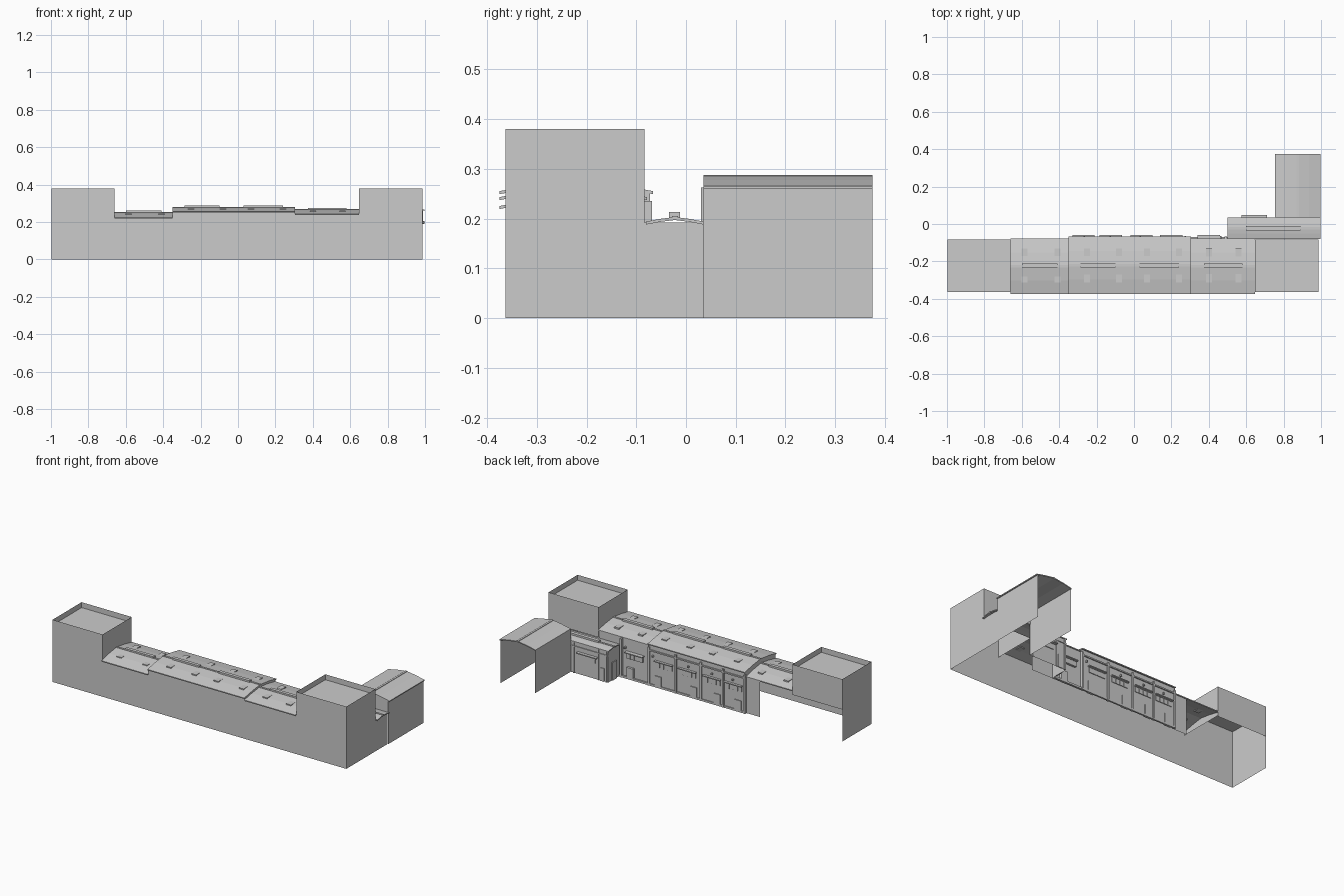
import bpy

if "Cube" in bpy.data.objects:
    bpy.data.objects.remove(bpy.data.objects["Cube"])

grey = bpy.data.materials.new("light_grey")
grey.diffuse_color = (0.6, 0.6, 0.6, 1)
grey.use_nodes = True
grey.node_tree.nodes["Principled BSDF"].inputs["Base Color"].default_value = grey.diffuse_color


def make(name, verts, faces):
    me = bpy.data.meshes.new(name)
    me.from_pydata(verts, [], faces)
    me.materials.append(grey)
    ob = bpy.data.objects.new(name, me)
    bpy.context.collection.objects.link(ob)
    return ob


def box(name, x0, x1, y0, y1, z0, z1):
    v = [(x, y, z) for z in (z0, z1) for y in (y0, y1) for x in (x0, x1)]
    f = [(0, 2, 3, 1), (4, 5, 7, 6), (0, 1, 5, 4), (1, 3, 7, 5), (3, 2, 6, 7), (2, 0, 4, 6)]
    return make(name, v, f)


def sheet(name, a, b, z0, z1):
    """Single upright wall between two plan points."""
    return make(name, [(*a, z0), (*b, z0), (*b, z1), (*a, z1)], [(0, 1, 2, 3)])


def prism(name, prof, s0, s1, axis):
    """Extrude a (across, z) outline along x or y."""
    put = (lambda s, p: (s, p[0], p[1])) if axis == 'x' else (lambda s, p: (p[0], s, p[1]))
    n = len(prof)
    v = [put(s, p) for s in (s0, s1) for p in prof]
    f = [(i, (i + 1) % n, (i + 1) % n + n, i + n) for i in range(n)]
    if axis == 'x':
        f += [tuple(reversed(range(n))), tuple(range(n, 2 * n))]
    else:
        f = [tuple(reversed(q)) for q in f] + [tuple(range(n)), tuple(reversed(range(n, 2 * n)))]
    return make(name, v, f)


def gable(name, s0, s1, c0, c1, eave, ridge, axis='x', t=0.006):
    """Low pitched roof slab with a slim ridge cap."""
    m, bend = (c0 + c1) / 2, eave + (ridge - eave) * 0.6
    q = (c1 - c0) / 4
    top = [(c1, eave), (m + q, bend), (m, ridge), (m - q, bend), (c0, eave)]
    low = [(a, z - t) for a, z in reversed(top)]
    prism(name, low + top, s0, s1, axis)
    cap = [(m - .006, ridge - .003), (m + .006, ridge - .003), (m + .006, ridge + .002), (m - .006, ridge + .002)]
    prism(name + "_ridge_cap", cap, s0, s1, axis)


def gable_end(name, x, y0, y1, z0, eave, ridge):
    make(name, [(x, y0, z0), (x, y1, z0), (x, y1, eave), (x, (y0 + y1) / 2, ridge), (x, y0, eave)],
         [(0, 1, 2, 3, 4)])


F, B = -0.363, -0.083          # front and back wall lines
L, R = -0.998, 0.986           # outer side walls

# Towers with sunken flat roofs
for side, x0, x1 in (("left", L, -0.66), ("right", 0.648, R)):
    out, inn = (x0, x1) if side == "left" else (x1, x0)
    sheet(side + "_tower_front", (x0, F), (x1, F), 0, 0.38)
    sheet(side + "_tower_back", (x1, B), (x0, B), 0.195, 0.38)
    sheet(side + "_tower_outer_wall", (out, F), (out, B), 0, 0.38)
    sheet(side + "_tower_inner_wall", (inn, B), (inn, F), 0.2, 0.38)
    make(side + "_tower_roof", [(x0, F, .347), (x1, F, .347), (x1, B, .347), (x0, B, .347)], [(0, 1, 2, 3)])

# Main range: three roof sections at different heights
sections = [("left", -0.66, -0.35, -0.078, 0.225, 0.252),
            ("middle", -0.35, 0.305, -0.066, 0.255, 0.279),
            ("right", 0.305, 0.648, -0.078, 0.243, 0.266)]
for name, x0, x1, yb, eave, ridge in sections:
    sheet(name + "_front_wall", (x0, F), (x1, F), 0, eave)
    gable(name + "_roof", x0, x1, -0.375, yb, eave, ridge)
for x in (-0.349, 0.304):
    gable_end("middle_gable", x, F, -0.072, 0.21, 0.252, 0.276)

# Ridge vents
for x0, x1, z in ((-.6, -.41, .252), (-.285, -.1, .279), (.03, .24, .279), (.375, .58, .266)):
    box("ridge_vent", x0, x1, -.232, -.212, z - .004, z + .009)

# Roof hatches on both slopes
for x, z in ((-.585, .238), (-.41, .238), (-.25, .267), (-.08, .267), (.07, .267), (.24, .267), (.4, .255), (.56, .255)):
    for y in (-.29, -.152):
        box("roof_hatch", x - .016, x + .016, y - .022, y + .022, z - .006, z + .006)

# Back wall of the main range
sheet("back_wall_middle", (0.305, -.075), (-0.35, -.075), 0, 0.25)
sheet("back_wall_right", (0.648, -.084), (0.305, -.084), 0, 0.238)
sheet("back_wall_left", (-0.35, -.084), (-0.44, -.084), 0, 0.22)

# Pilasters, plinth and parapet band on the back wall
for x in (.49, .3, .12, -.05, -.2, -.345):
    box("pilaster", x - .006, x + .006, -.084, -.068, 0, .235)
box("plinth", -.35, .5, -.08, -.07, 0, .012)
box("back_band", -.35, .305, -.076, -.068, .212, .22)

# Window strips with canopies and doors
for x in (.4, .2, .04, -.125, -.27):
    box("window_strip", x - .055, x + .055, -.085, -.071, .125, .155)
    box("window_canopy", x - .06, x + .06, -.085, -.06, .158, .164)
    for dx in (-.028, 0, .028):
        box("window_mullion", x + dx - .002, x + dx + .002, -.072, -.068, .125, .155)
for x in (.43, .24, .0, -.16, -.3):
    box("back_door", x - .022, x + .022, -.085, -.07, 0, .07)
    box("wall_lamp", x + .03, x + .038, -.085, -.064, .18, .19)

# Link building joining the rear wing
gable("link_roof", 0.5, 0.998, -0.08, 0.035, 0.194, 0.203)
box("link_ridge_vent", .6, .89, -.034, -.012, .198, .213)
sheet("link_back_wall", (0.76, .03), (0.505, .03), 0, 0.19)
sheet("link_end_wall", (0.505, .03), (0.505, B), 0, 0.192)
sheet("link_outer_wall", (R, B), (R, .035), 0, 0.192)
box("link_canopy", .575, .71, .028, .048, .13, .136)
box("link_window", .59, .695, .028, .034, .095, .125)
box("link_door", .53, .56, .028, .034, 0, .08)
box("link_end_door", .5, .507, -.05, -.005, .0, .11)
for x in (.515, .57, .735):
    box("link_pilaster", x - .004, x + .004, .028, .035, 0, .19)
box("link_band", .505, .755, .028, .035, .16, .166)

# Rear wing, open at its far end
gable("wing_roof", 0.035, 0.375, 0.753, 0.998, 0.265, 0.286, 'y')
sheet("wing_inner_wall", (0.757, .375), (0.757, .03), 0, 0.262)
sheet("wing_outer_wall", (0.99, .035), (0.99, .375), 0, 0.262)
make("wing_gable", [(.757, .036, .19), (.99, .036, .19), (.99, .036, .262), (.876, .036, .283), (.757, .036, .262)],
     [(0, 1, 2, 3, 4)])
